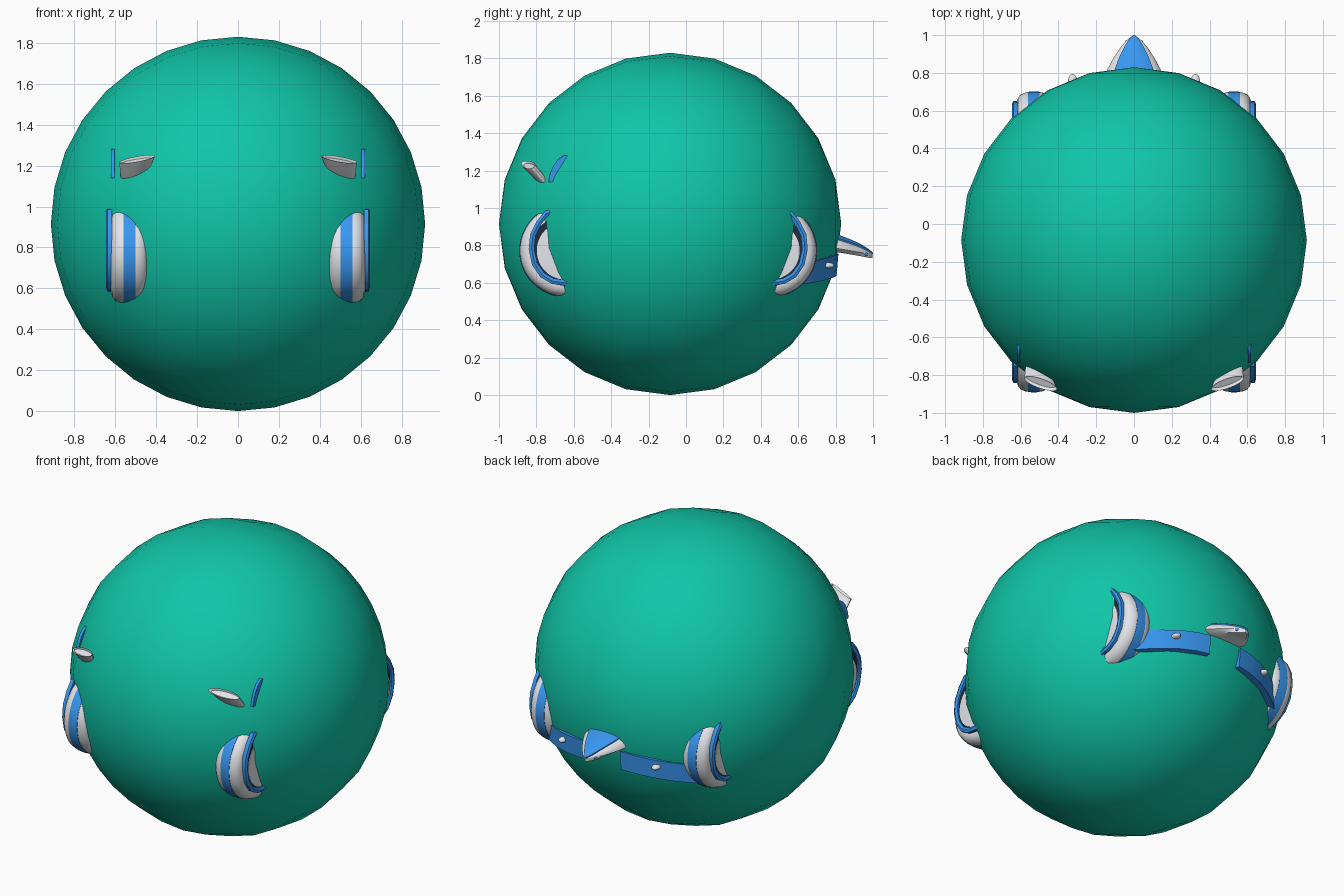
import bpy, bmesh, math
from mathutils import Vector, Matrix

if "Cube" in bpy.data.objects:
    bpy.data.objects.remove(bpy.data.objects["Cube"])


def mat(name, rgb):
    m = bpy.data.materials.new(name)
    m.diffuse_color = (*rgb, 1)
    m.use_nodes = True
    m.node_tree.nodes["Principled BSDF"].inputs["Base Color"].default_value = m.diffuse_color
    return m


GREEN = mat("green", (0.005, 0.56, 0.39))
BLUE = mat("blue", (0.04, 0.31, 0.88))
WHITE = mat("white", (0.78, 0.80, 0.83))
DARK = mat("dark", (0.015, 0.025, 0.045))


def finish(name, bm, material, angle=35):
    bmesh.ops.recalc_face_normals(bm, faces=bm.faces)
    me = bpy.data.meshes.new(name)
    bm.to_mesh(me)
    bm.free()
    ob = bpy.data.objects.new(name, me)
    bpy.context.collection.objects.link(ob)
    me.materials.append(material)
    bpy.ops.object.select_all(action='DESELECT')
    ob.select_set(True)
    bpy.context.view_layer.objects.active = ob
    bpy.ops.object.shade_smooth_by_angle(angle=math.radians(angle))
    return ob


def loft(name, rings, material, cap=True, close=False, angle=35):
    """Skin a row of equal-length closed rings."""
    bm = bmesh.new()
    vs = [[bm.verts.new(p) for p in r] for r in rings]
    n, m = len(vs[0]), len(vs)
    for i in range(m if close else m - 1):
        a, b = vs[i], vs[(i + 1) % m]
        for j in range(n):
            k = (j + 1) % n
            bm.faces.new((a[j], a[k], b[k], b[j]))
    if cap and not close:
        bm.faces.new(vs[0])
        bm.faces.new(vs[-1])
    return finish(name, bm, material, angle)


def lathe_x(name, profile, y, z, side, material, n=48):
    """Turn an (x, radius) profile about an axis parallel to x."""
    rings = [[(side * x, y + r * math.cos(2 * math.pi * j / n),
               z + r * math.sin(2 * math.pi * j / n)) for j in range(n)]
             for x, r in profile]
    return loft(name, rings, material)


# Big enclosing ball, poles along y
bm = bmesh.new()
bmesh.ops.create_uvsphere(bm, u_segments=32, v_segments=12, radius=0.915,
                          matrix=Matrix.Translation((0, -0.085, 0.915))
                          @ Matrix.Rotation(math.pi / 2, 4, 'X'))
finish("ball", bm, GREEN, 60)

# Bowed lip outline around each wheel pod: offsets (outward, up)
LIP = [(0.0, 0.225), (0.11, 0.205), (0.155, 0.15), (0.19, 0.08), (0.198, 0.0),
       (0.18, -0.085), (0.135, -0.15), (0.075, -0.185), (-0.01, -0.197)]

for s, side in ((-1, "left"), (1, "right")):
    # Wheel pods: white rounded drum, blue tread band, dark ring, hub, lip
    for cy, d, end in ((-0.643, -1, "front"), (0.453, 1, "rear")):
        cz = 0.772
        tag = f"{end}_{side}"
        half = [(0.09, 0.175), (0.09, 0.195), (0.083, 0.217),
                (0.068, 0.234), (0.045, 0.243), (0.03, 0.245)]
        prof = [(0.53 - x, r) for x, r in half]
        prof += [(0.53 + x, r) for x, r in reversed(half)]
        lathe_x("wheel_pod_" + tag, prof, cy, cz, s, WHITE)
        lathe_x("tread_band_" + tag, [(0.50, 0.23), (0.50, 0.247), (0.53, 0.2485),
                (0.56, 0.247), (0.56, 0.23)], cy, cz, s, BLUE)
        lathe_x("dark_ring_" + tag, [(0.60, 0.188), (0.628, 0.188)], cy, cz, s, DARK)
        lathe_x("hub_" + tag, [(0.60, 0.155), (0.632, 0.155), (0.634, 0.14)],
                cy, cz, s, WHITE)
        rings = []
        for i, (u, v) in enumerate(LIP):
            a = Vector(LIP[max(i - 1, 0)])
            b = Vector(LIP[min(i + 1, len(LIP) - 1)])
            t = (b - a).normalized()
            nrm = Vector((t.y, -t.x)) * 0.03
            p, q = Vector((u, v)), Vector((u, v)) + nrm
            rings.append([(s * x, cy + d * w.x, cz + 0.008 + w.y) for x, w in
                          ((0.615, p), (0.638, p), (0.645, p.lerp(q, 0.5)),
                           (0.638, q), (0.615, q))])
        loft("pod_lip_" + tag, rings, BLUE)

    # Flattened flaring scoops above the front pods
    rings = []
    long_dir = Vector((-s * 0.93, -0.33, 0.15)).normalized()
    thin_dir = Vector((-s * 0.3, 0.78, 0.5)).normalized()
    for c, a, b in (((0.51, -0.745, 1.125), 0.06, 0.018),
                    ((0.505, -0.785, 1.165), 0.075, 0.024),
                    ((0.494, -0.845, 1.232), 0.093, 0.029),
                    ((0.495, -0.835, 1.222), 0.083, 0.020)):
        c = Vector((s * c[0], c[1], c[2]))
        rings.append([c + long_dir * a * math.cos(t) + thin_dir * b * math.sin(t)
                      for t in (2 * math.pi * j / 24 for j in range(24))])
    loft("scoop_" + side, rings, WHITE)

    # Thin blue fins beside the scoops
    fin = [(-0.735, 1.14), (-0.728, 1.18), (-0.71, 1.225), (-0.685, 1.26),
           (-0.652, 1.282), (-0.58, 1.282), (-0.58, 1.14)]
    loft("side_fin_" + side, [[(s * x, y, z) for y, z in fin]
                              for x in (0.603, 0.62)], BLUE)

    # Rear skirt strips from the pods to the tail
    path = [(0.11, 0.815, 0.637), (0.2, 0.803, 0.63), (0.3, 0.773, 0.62),
            (0.4, 0.724, 0.607), (0.48, 0.67, 0.597), (0.54, 0.62, 0.588)]
    loft("rear_skirt_" + side,
         [[(s * x, y, z + 0.118), (s * x, y - 0.01, z),
           (s * x * 0.9, y - 0.1, z), (s * x * 0.9, y - 0.1, z + 0.118)]
          for x, y, z in path], BLUE)

    # Small white stud on each strip
    bm = bmesh.new()
    bmesh.ops.create_uvsphere(bm, u_segments=16, v_segments=8, radius=1,
                              matrix=Matrix.Translation((s * 0.325, 0.758, 0.693))
                              @ Matrix.Diagonal((0.024, 0.036, 0.016, 1)))
    finish("stud_" + side, bm, WHITE, 60)

    # Tiny blue light beside the tail tip
    bm = bmesh.new()
    bmesh.ops.create_uvsphere(bm, u_segments=12, v_segments=8, radius=0.011,
                              matrix=Matrix.Translation((s * 0.038, 0.962, 0.755)))
    finish("tail_light_" + side, bm, BLUE, 60)

# Pointed tail: y, half width, bottom, top
TAIL = [(0.70, 0.165, 0.772, 0.875), (0.82, 0.14, 0.762, 0.848),
        (0.88, 0.108, 0.752, 0.825), (0.93, 0.075, 0.743, 0.802),
        (0.97, 0.042, 0.735, 0.778), (0.997, 0.008, 0.732, 0.755)]
N = 14
rings = []
for y, w, b, t in TAIL:
    arch = [(w * math.cos(math.pi * j / N), y,
             b + 0.02 + (t - b - 0.02) * math.sin(math.pi * j / N)) for j in range(N + 1)]
    rings.append(arch + [(-w * 0.75, y, b), (w * 0.75, y, b)])
loft("tail_cone", rings, WHITE, angle=40)

# Blue stripe over the top of the tail
rings = []
for y, w, b, t in TAIL:
    up, low = [], []
    for j in range(9):
        a = math.radians(45 + 90 * j / 8)
        x = w * math.cos(a)
        z = b + 0.02 + (t - b - 0.02) * math.sin(a)
        up.append((x * 1.02, y + 0.003, z + 0.006))
        low.append((x, y, z - 0.006))
    rings.append(up + low[::-1])
loft("tail_stripe", rings, BLUE)
